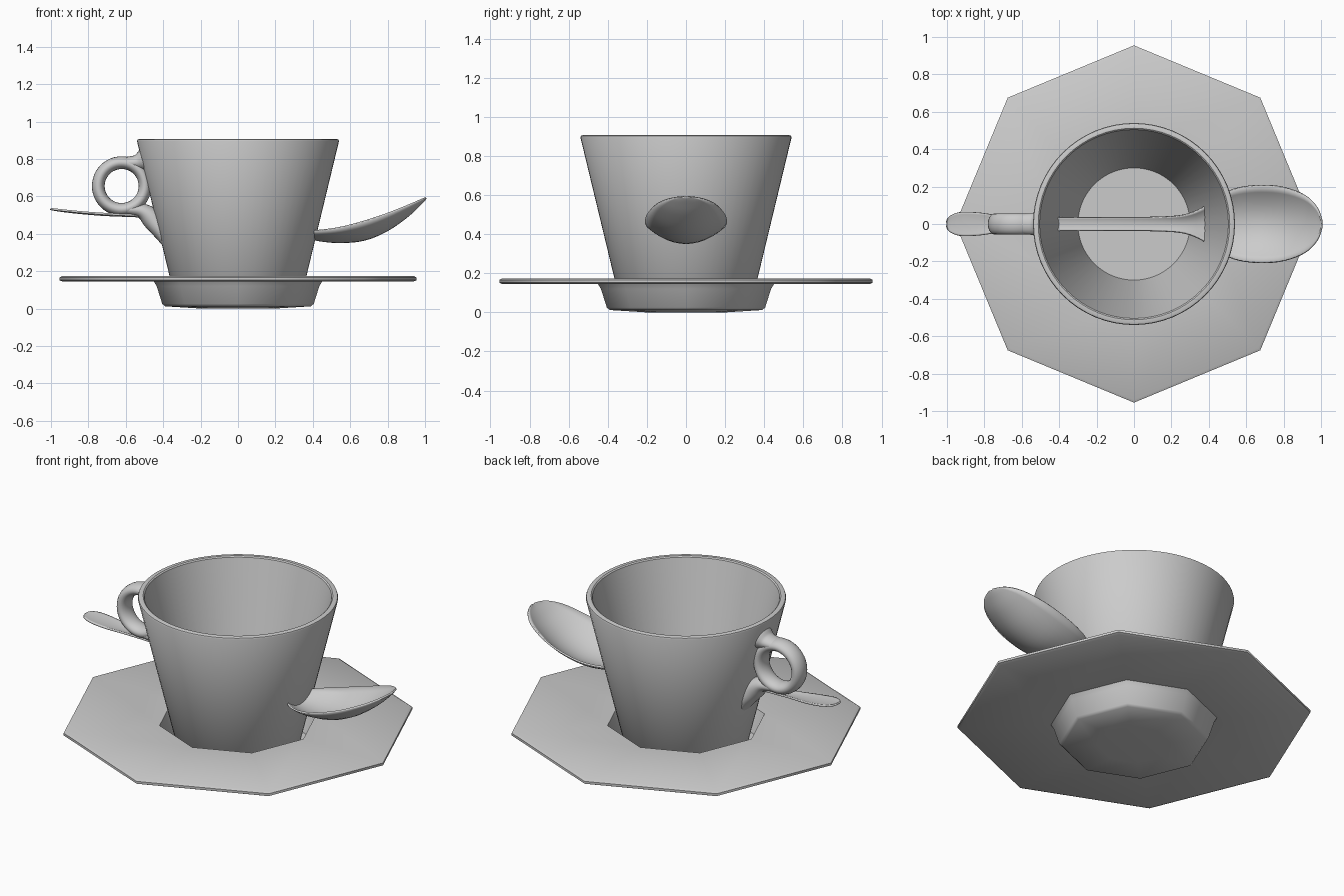
import bpy, bmesh, math
from mathutils import Vector

if "Cube" in bpy.data.objects:
    bpy.data.objects.remove(bpy.data.objects["Cube"])


def finish(name, bm, angle=35):
    bmesh.ops.recalc_face_normals(bm, faces=bm.faces)
    me = bpy.data.meshes.new(name)
    bm.to_mesh(me)
    bm.free()
    ob = bpy.data.objects.new(name, me)
    bpy.context.collection.objects.link(ob)
    bpy.ops.object.select_all(action='DESELECT')
    ob.select_set(True)
    bpy.context.view_layer.objects.active = ob
    bpy.ops.object.shade_smooth_by_angle(angle=math.radians(angle))
    return ob


def bridge(bm, a, b):
    n = len(a)
    for i in range(n):
        bm.faces.new((a[i], a[(i + 1) % n], b[(i + 1) % n], b[i]))


def lathe(name, profile, sides, angle=35):
    """Revolve an (r, z) profile about z; first and last rings are capped."""
    bm = bmesh.new()
    rings = [[bm.verts.new((r * math.cos(2 * math.pi * i / sides),
                            r * math.sin(2 * math.pi * i / sides), z))
              for i in range(sides)] for r, z in profile]
    for a, b in zip(rings, rings[1:]):
        bridge(bm, a, b)
    bm.faces.new(rings[0])
    bm.faces.new(rings[-1])
    return finish(name, bm, angle)


def sweep(name, path, closed=False, sides=20):
    """Tube in the xz plane through (x, z, in-plane radius, y radius) points."""
    bm = bmesh.new()
    rings, n = [], len(path)
    for i, (x, z, r, ry) in enumerate(path):
        p = path[(i - 1) % n] if closed or i > 0 else path[i]
        q = path[(i + 1) % n] if closed or i < n - 1 else path[i]
        t = Vector((q[0] - p[0], q[1] - p[1])).normalized()
        ring = []
        for k in range(sides):
            a = 2 * math.pi * k / sides
            u = r * math.cos(a)
            ring.append(bm.verts.new((x - t.y * u, ry * math.sin(a), z + t.x * u)))
        rings.append(ring)
    for a, b in zip(rings, rings[1:]):
        bridge(bm, a, b)
    if closed:
        bridge(bm, rings[-1], rings[0])
    else:
        bm.faces.new(rings[0])
        bm.faces.new(rings[-1])
    return finish(name, bm, 60)


def spline(points, steps=5):
    """Catmull-Rom smoothing of tuples."""
    pts = [points[0]] + list(points) + [points[-1]]
    out = []
    for a, b, c, d in zip(pts, pts[1:], pts[2:], pts[3:]):
        for s in range(steps):
            t = s / steps
            out.append(tuple(0.5 * (2 * q + (r - p) * t + (2 * p - 5 * q + 4 * r - w) * t * t
                                    + (3 * q - p - 3 * r + w) * t ** 3)
                             for p, q, r, w in zip(a, b, c, d)))
    return out + [tuple(points[-1])]


# octagonal saucer with a sunken well
lathe("saucer", [(0.2, 0.0), (0.39, 0.012), (0.405, 0.025), (0.435, 0.12),
                 (0.45, 0.145), (0.94, 0.145), (0.955, 0.152), (0.955, 0.166),
                 (0.94, 0.174), (0.43, 0.168), (0.38, 0.045), (0.3, 0.035)], 8, 50)

# tapered cup
lathe("cup", [(0.325, 0.036), (0.335, 0.045), (0.54, 0.895), (0.537, 0.903),
              (0.53, 0.906), (0.512, 0.906), (0.505, 0.9), (0.3, 0.06)], 64)

# ring handle
ring = []
for i in range(48):
    a = 2 * math.pi * i / 48
    ring.append((-0.622 + 0.125 * math.cos(a), 0.655 + 0.125 * math.sin(a), 0.034, 0.056))
sweep("handle_ring", ring, True)

# flared joints between ring and cup
sweep("handle_upper_joint", spline([(-0.63, 0.78, 0.03, 0.05), (-0.58, 0.779, 0.034, 0.055),
                                    (-0.54, 0.782, 0.042, 0.06), (-0.51, 0.79, 0.06, 0.075)]))
sweep("handle_lower_joint", spline([(-0.64, 0.532, 0.03, 0.05), (-0.57, 0.529, 0.033, 0.055),
                                    (-0.51, 0.52, 0.042, 0.06), (-0.46, 0.48, 0.055, 0.065),
                                    (-0.42, 0.42, 0.045, 0.07), (-0.39, 0.35, 0.02, 0.06)]))

# spoon stations: x, half width, edge z, centre z
stations = [(-1.0, 0.012, 0.538, 0.537), (-0.985, 0.04, 0.536, 0.533),
            (-0.93, 0.062, 0.53, 0.525), (-0.83, 0.06, 0.52, 0.514),
            (-0.7, 0.042, 0.511, 0.504), (-0.5, 0.034, 0.502, 0.496),
            (-0.1, 0.034, 0.483, 0.476), (0.15, 0.036, 0.452, 0.442),
            (0.28, 0.048, 0.432, 0.413), (0.38, 0.09, 0.42, 0.382),
            (0.46, 0.15, 0.424, 0.366), (0.56, 0.19, 0.44, 0.36),
            (0.68, 0.203, 0.472, 0.374), (0.8, 0.192, 0.512, 0.425),
            (0.91, 0.15, 0.556, 0.503), (0.975, 0.085, 0.584, 0.565),
            (1.0, 0.015, 0.595, 0.593)]
bm = bmesh.new()
rows = []
for x, w, ze, zc in spline(stations, 4):
    rows.append([bm.verts.new((x, w * k / 6, zc + (ze - zc) * (k / 6) ** 2))
                 for k in range(-6, 7)])
for a, b in zip(rows, rows[1:]):
    for k in range(12):
        bm.faces.new((a[k], b[k], b[k + 1], a[k + 1]))
spoon = finish("spoon", bm, 40)
if spoon.data.polygons[0].normal.z < 0:
    spoon.data.flip_normals()
thick = spoon.modifiers.new("thickness", 'SOLIDIFY')
thick.thickness = 0.01
thick.offset = -1
